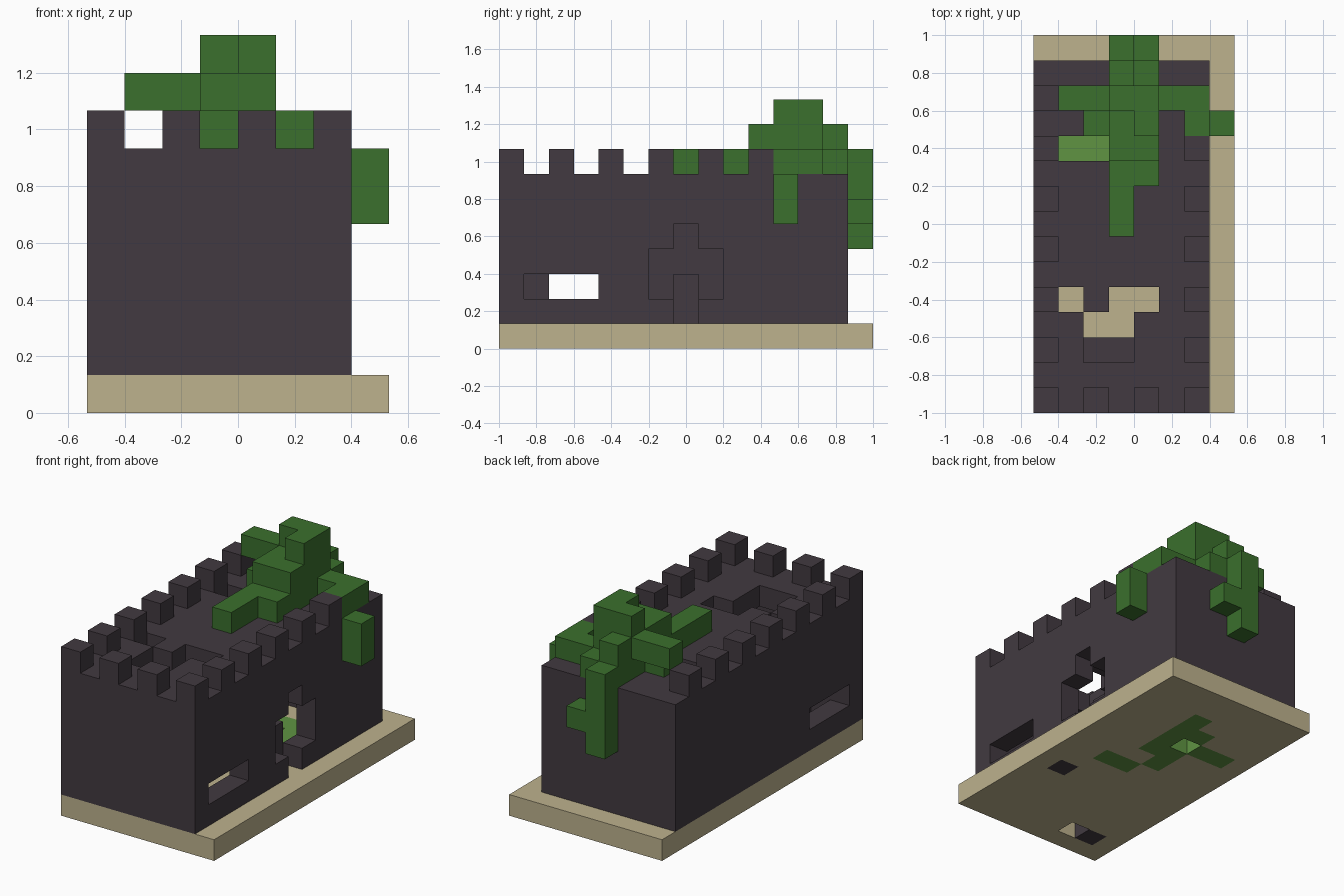
import bpy, bmesh
from itertools import product
from mathutils import Vector

cube = bpy.data.objects.get("Cube")
if cube:
    bpy.data.objects.remove(cube)

U = 2 / 15                      # edge of one block
ORIGIN = Vector((-4 * U, -1, 0))


def material(name, rgb):
    m = bpy.data.materials.new(name)
    m.use_nodes = True
    m.diffuse_color = (*rgb, 1)
    bsdf = m.node_tree.nodes["Principled BSDF"]
    bsdf.inputs["Base Color"].default_value = (*rgb, 1)
    bsdf.inputs["Roughness"].default_value = 0.9
    return m


def block(x, y, z):
    """Grid cells of a box; each argument is one index or an inclusive (first, last) pair."""
    spans = [(a, a) if isinstance(a, int) else a for a in (x, y, z)]
    return set(product(*(range(a, b + 1) for a, b in spans)))


def join(*boxes):
    return set().union(*(block(*b) for b in boxes))


stone = material("dark stone", (0.054, 0.042, 0.052))
sand = material("sand", (0.51, 0.445, 0.27))
leaf = material("leaf green", (0.043, 0.162, 0.026))
moss = material("light moss", (0.115, 0.296, 0.055))

# Ground slab with moss, stone patches and two open pits
floor_moss = join(((4, 5), 7, 0), ((1, 2), 10, 0), (3, (8, 9), 0),
                  (4, (9, 12), 0), (3, 11, 0))
floor_stone = join((6, 5, 0), (1, 1, 0))
pits = join((3, 10, 0), (2, 1, 0))
slab = block((0, 7), (0, 14), 0) - floor_moss - floor_stone - pits

# Hollow keep: outer shell minus the room, windows, door and roof holes
keep = block((0, 6), (0, 13), (1, 6)) - block((1, 5), (1, 12), (1, 5))
windows = join((0, (1, 3), 2), (6, (1, 3), 2))
door = join((6, 7, (1, 4)), (6, (6, 8), (2, 3)))
roof_holes = join((1, 4, 6), ((3, 4), 4, 6), ((2, 3), (2, 3), 6), ((1, 2), 10, 6))
keep -= windows | door | roof_holes

# Rubble inside, by the front wall and behind the door
rubble = join(((2, 3), 1, (1, 2)), ((2, 3), 2, 1), (5, 7, (1, 2)))

# Battlements on every second block of the front and side walls
battlements = set()
for y in range(0, 14, 2):
    battlements |= block(0, y, 7)
    if y < 12:
        battlements |= block(6, y, 7)
for x in range(0, 7, 2):
    battlements |= block(x, 0, 7)

# Foliage growing over the roof
canopy = join(((3, 4), (9, 13), 7), ((5, 6), 12, 7), (6, 11, 7), (2, 11, 7),
              ((3, 4), (10, 12), 8), (3, 13, 8), ((1, 2), 12, 8),
              ((3, 4), 12, 9), (4, 11, 9))
branch = block(3, (7, 8), 7)
back_vine = join((3, 14, (4, 7)), (4, 14, 5))
side_vine = block(7, 11, (5, 6))

parts = [
    ("ground_slab", slab, sand), ("floor_moss", floor_moss, moss),
    ("floor_stones", floor_stone, stone), ("keep_walls", keep, stone),
    ("rubble", rubble, stone), ("battlements", battlements, stone),
    ("canopy", canopy, leaf), ("branch", branch, leaf),
    ("back_vine", back_vine, leaf), ("side_vine", side_vine, leaf),
]
filled = set().union(*(cells for _, cells, _ in parts))


def build(name, cells, mat):
    """Make a mesh of the cell sides that are not covered by a neighbour."""
    bm = bmesh.new()
    for cell in sorted(cells):
        centre = ORIGIN + (Vector(cell) + Vector((0.5, 0.5, 0.5))) * U
        for axis, sign in product(range(3), (-1, 1)):
            near = list(cell)
            near[axis] += sign
            if tuple(near) in filled:
                continue
            normal, side = Vector(), Vector()
            normal[axis] = sign
            side[(axis + 1) % 3] = 1
            up = normal.cross(side)
            corners = (-side - up, side - up, side + up, up - side)
            bm.faces.new([bm.verts.new(centre + (normal + c) * U / 2) for c in corners])
    bmesh.ops.remove_doubles(bm, verts=bm.verts, dist=0.001)
    bmesh.ops.dissolve_limit(bm, angle_limit=0.01, verts=bm.verts, edges=bm.edges)
    mesh = bpy.data.meshes.new(name)
    bm.to_mesh(mesh)
    bm.free()
    mesh.materials.append(mat)
    bpy.context.collection.objects.link(bpy.data.objects.new(name, mesh))


for part in parts:
    build(*part)
